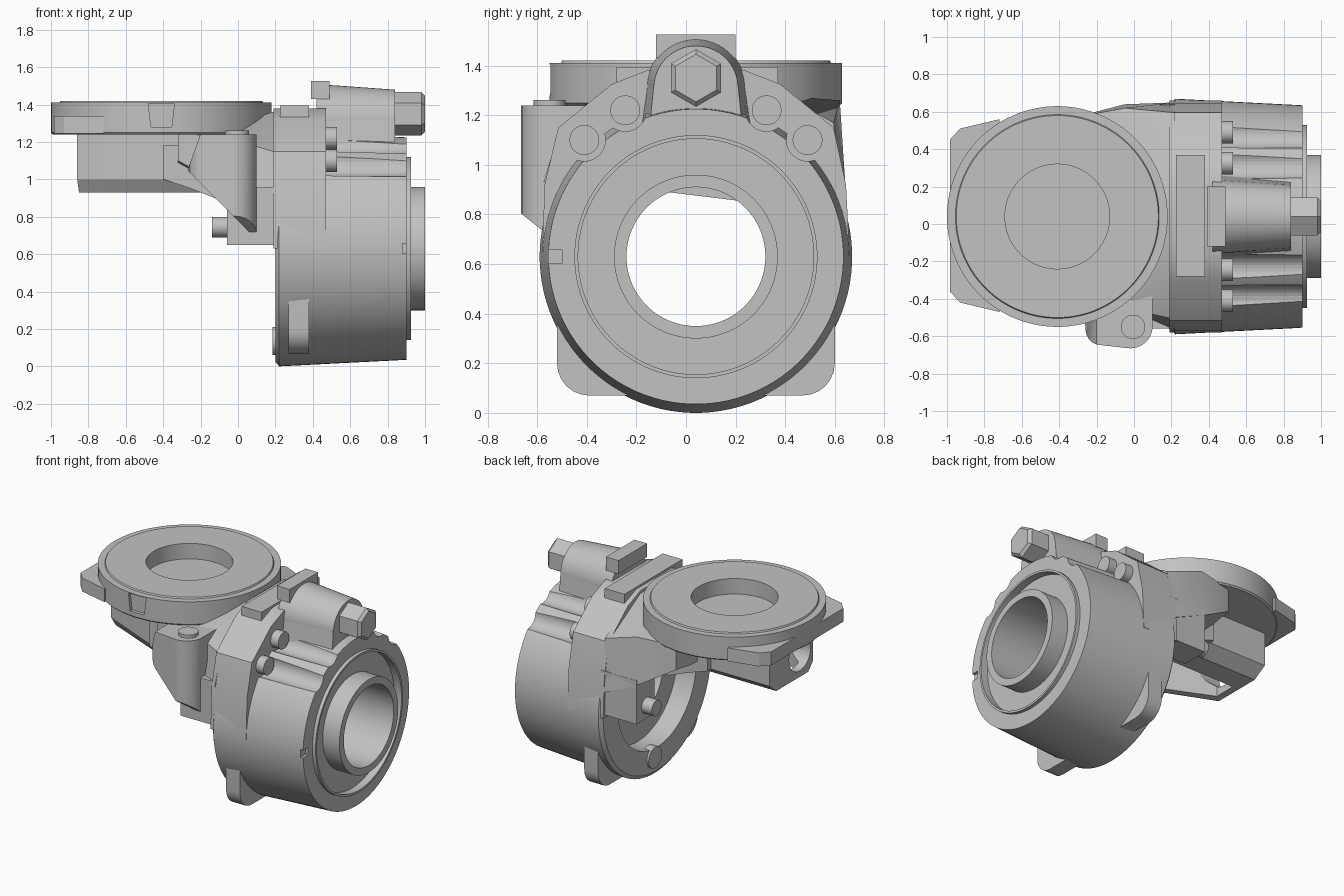
import bpy, bmesh, math
from mathutils import Vector

if "Cube" in bpy.data.objects:
    bpy.data.objects.remove(bpy.data.objects["Cube"], do_unlink=True)

metal = bpy.data.materials.new("plain_grey_metal")
metal.use_nodes = True
metal.diffuse_color = (0.54, 0.54, 0.54, 1)
for node in metal.node_tree.nodes:
    if node.type == 'BSDF_PRINCIPLED':
        node.inputs["Base Color"].default_value = metal.diffuse_color

CY, CZ = 0.04, 0.63      # barrel axis
DX = -0.41               # disc axis
parts = []


def finish(name, bm, helper=False):
    bmesh.ops.remove_doubles(bm, verts=bm.verts, dist=1e-5)
    bmesh.ops.recalc_face_normals(bm, faces=bm.faces)
    me = bpy.data.meshes.new(name)
    bm.to_mesh(me)
    bm.free()
    me.materials.append(metal)
    ob = bpy.data.objects.new(name, me)
    bpy.context.scene.collection.objects.link(ob)
    if helper:
        ob.hide_render = True
        ob.hide_set(True)
    else:
        parts.append(ob)
    return ob


def place(axis, u, v, w):
    """Outline point (u, v) at distance w along the axis."""
    return {'X': (w, u, v), 'Y': (u, w, v), 'Z': (u, v, w)}[axis]


def loft_mesh(axis, *sections):
    """Skin a run of (distance, outline) sections and cap both ends."""
    bm = bmesh.new()
    rings = [[bm.verts.new(place(axis, u, v, w)) for u, v in outline] for w, outline in sections]
    bm.faces.new(rings[0])
    bm.faces.new(rings[-1])
    for a, b in zip(rings, rings[1:]):
        for i in range(len(a)):
            j = (i + 1) % len(a)
            bm.faces.new((a[i], a[j], b[j], b[i]))
    bmesh.ops.recalc_face_normals(bm, faces=bm.faces)
    return bm


def prism(name, axis, outline, lo, hi, helper=False):
    return finish(name, loft_mesh(axis, (lo, outline), (hi, outline)), helper)


def revolve(name, axis, u0, v0, profile, closed=True, steps=72, helper=False):
    """Turn (distance along axis, radius) points around the axis."""
    bm = bmesh.new()
    rings = []
    for s in range(steps):
        a = math.tau * (s + .5) / steps
        rings.append([bm.verts.new(place(axis, u0 + r * math.cos(a), v0 + r * math.sin(a), w))
                      for w, r in profile])
    n = len(profile)
    for s in range(steps):
        a, b = rings[s], rings[(s + 1) % steps]
        for i in range(n if closed else n - 1):
            j = (i + 1) % n
            bm.faces.new((a[i], a[j], b[j], b[i]))
    return finish(name, bm, helper)


def rod(name, axis, u, v, r, lo, hi, r2=None, steps=32, helper=False, chamfer=0):
    r2 = r if r2 is None else r2
    pts = [(lo, 0), (lo, r), (hi - chamfer, r2), (hi, r2 - chamfer), (hi, 0)]
    return revolve(name, axis, u, v, pts, False, steps, helper)


def box(name, x0, x1, y0, y1, z0, z1, helper=False):
    return prism(name, 'Z', [(x0, y0), (x1, y0), (x1, y1), (x0, y1)], z0, z1, helper)


def arc(cx, cy, r, start, end, n=12):
    return [(cx + r * math.cos(math.radians(start + (end - start) * i / n)),
             cy + r * math.sin(math.radians(start + (end - start) * i / n)))
            for i in range(n + 1)]


def cut(target, cutter):
    mod = target.modifiers.new("cut", 'BOOLEAN')
    mod.operation = 'DIFFERENCE'
    mod.solver = 'EXACT'
    mod.object = cutter


# Main barrel with its end ring, sunk groove and through bore
barrel = revolve("barrel", 'X', CY, CZ, [
    (.20, .44), (.20, .605), (.22, .63), (.90, .595), (.90, .49), (.925, .49),
    (.925, .475), (.87, .475), (.87, .33), (1, .33), (1, .28), (.35, .28), (.35, .44)], steps=96)

# Clamp bolts and their clearance channels along the barrel
for i, (dy, z) in enumerate([(-.45, 1.10), (-.285, 1.22), (.285, 1.22), (.45, 1.10)]):
    cut(barrel, rod(f"channel_cutter_{i}", 'X', CY + dy, z, .085, .47, 1.1, helper=True))
    rod(f"clamp_bolt_{i}", 'X', CY + dy, z, .06, .44, .53)

# Small slot in the barrel rim
cut(barrel, box("rim_slot_cutter", .88, 1.1, -.7, -.5, CZ - .027, CZ + .027, True))

# Housing arched over the barrel
arch = arc(CY, CZ, .55, 0, 180, 24)
prism("housing", 'X', [(-.58, CZ), (-.57, .92), (-.515, 1.15), (-.30, 1.325), (-.16, 1.38),
                       (.24, 1.38), (.38, 1.325), (.595, 1.15), (.645, .92), (.66, CZ)] + arch,
      .19, .47)

# Foot plate with rounded lower corners
prism("foot_plate", 'X', [(-.52, .55)] + arc(-.39, .20, .13, 180, 270, 6)
      + arc(.47, .20, .13, 270, 360, 6) + [(.60, .55)] + arc(CY, CZ, .54, -8, -172, 24),
      .27, .38)

# Upper pivot boss, its web, its bolt and the top lugs
rod("pivot_boss", 'X', CY, 1.31, .2, .42, .84, .17, steps=48)
finish("boss_web", loft_mesh('X', (.40, [(-.19, 1.12), (.27, 1.12), (.24, 1.32), (-.16, 1.32)]),
                             (.84, [(-.15, 1.12), (.23, 1.12), (.21, 1.32), (-.13, 1.32)])))
rod("pivot_bolt", 'X', CY, 1.35, .116, .83, 1.0, steps=6, chamfer=.02)
box("upper_lug", .39, .49, -.12, .20, 1.43, 1.525)
box("lower_lug", .225, .38, -.28, .37, 1.30, 1.395)

# Round mounting disc with a recess
disc = revolve("mounting_disc", 'Z', DX, CY, [
    (1.31, 0), (1.31, .28), (1.42, .28), (1.42, .54), (1.41, .545), (1.41, .59),
    (1.25, .59), (1.24, .58), (1.24, 0)], closed=False, steps=96)
cut(disc, prism("side_notch_cutter", 'Y',
                [(DX - .055, 1.28), (DX + .055, 1.28), (DX + .07, 1.405), (DX - .07, 1.405)],
                -.7, -.525, helper=True))

# Ear at the far edge of the disc
prism("disc_ear", 'Z', [(-.72, -.47), (-.93, -.42), (-.985, -.36), (-.985, .45),
                        (-.93, .51), (-.72, .56)], 1.245, 1.34)

# Duct under the disc: rounded near its base, hollow below, arched opening at the far end
rim = [(-.86, -.2), (-.4, -.4), (-.08, -.4), (-.08, .29), (-.86, .29)]
base = [(-.85, -.16), (-.4, -.35), (-.08, -.35), (-.08, .2), (-.85, .2)]
duct = finish("duct", loft_mesh('Z', (.93, base), (1.0, rim), (1.26, rim)))
cut(duct, prism("duct_hollow_cutter", 'Z', [(-.80, -.12), (-.4, -.30), (-.2, -.30),
                                            (-.2, .04), (-.80, .04)], .8, 1.18, helper=True))
cut(duct, rod("duct_opening_cutter", 'X', -.05, 1.10, .12, -1, -.7, helper=True))

# Sloping cheeks running from the duct down to the barrel
for name, y in (("right_cheek", -.42), ("left_cheek", .25)):
    prism(name, 'Y', [(-.4, 1.18), (-.4, 1.0), (-.25, .95), (-.1, .89), (.21, .89), (.21, 1.18)],
          y, y + .08)

# Neck flaring from the disc to the housing
finish("neck", loft_mesh(
    'X',
    (-.32, [(-.30, 1.05), (-.45, 1.10), (-.45, 1.25), (-.10, 1.27), (.18, 1.27), (.57, 1.25),
            (.57, 1.08), (.40, 1.05)]),
    (-.05, [(-.35, .92), (-.45, .95), (-.45, 1.22), (-.16, 1.29), (.24, 1.29), (.62, 1.26),
            (.64, .92), (.45, .92)]),
    (.22, [(-.40, .93), (-.575, .93), (-.51, 1.14), (-.16, 1.37), (.24, 1.37), (.595, 1.17),
           (.65, .80), (.50, .82)])))

# Side blocks with bolts, one on each side of the bore
for name, s in (("right", -1), ("left", 1)):
    y0, y1 = sorted((CY + s * .40, CY + s * .60))
    box(f"{name}_side_block", -.06, .22, y0, y1, .65, .96)
    rod(f"{name}_side_bolt", 'X', CY + s * .49, .745, .055, -.14, -.04)
rod("lower_stud", 'X', .08, .135, .075, .185, .24)

# Front post: rounded lobe sliced by sloping planes
lobe = ([(.10, -.36), (-.10, -.36), (-.27, -.52)] + arc(-.17, -.56, .09, 170, 250, 5)
        + arc(-.02, -.545, .12, 260, 350, 7))
bm = loft_mesh('Z', (.71, lobe), (1.24, lobe))
for point, normal in (((-.27, -.5, 1.05), (-.34, 0, -.34)),
                      ((-.27, -.5, 1.05), (-.18, 0, .065)),
                      ((0, -.66, .80), (0, -.08, -.1))):
    bmesh.ops.bisect_plane(bm, geom=bm.verts[:] + bm.edges[:] + bm.faces[:],
                           plane_co=Vector(point), plane_no=Vector(normal), clear_outer=True)
    bmesh.ops.holes_fill(bm, edges=[e for e in bm.edges if e.is_boundary], sides=0)
finish("front_post", bm)
rod("front_post_cap", 'Z', -.005, -.55, .065, 1.22, 1.262)

# Smooth the round faces, keep edges sharp
bpy.ops.object.select_all(action='DESELECT')
for ob in parts:
    ob.select_set(True)
bpy.context.view_layer.objects.active = parts[0]
bpy.ops.object.shade_smooth_by_angle(angle=math.radians(30))
